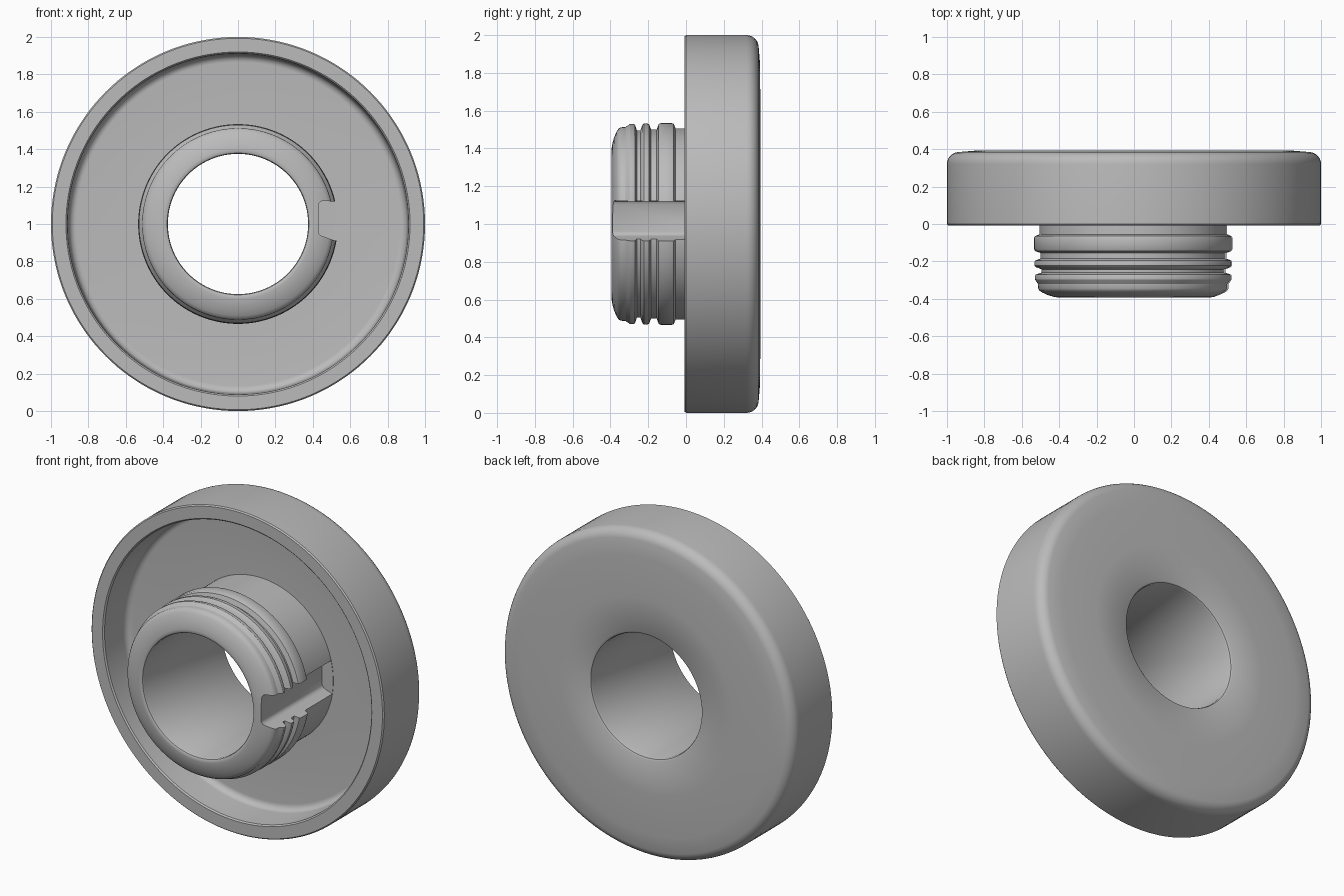
import bpy, bmesh, math

cube = bpy.data.objects.get("Cube")
if cube:
    bpy.data.objects.remove(cube, do_unlink=True)

SEGMENTS = 144
AXIS_Z = 1.0
FLOOR_Y = 0.21

grey = bpy.data.materials.new("plain_grey")
grey.use_nodes = True
colour = (0.5, 0.5, 0.5, 1)
grey.diffuse_color = colour
grey.node_tree.nodes["Principled BSDF"].inputs["Base Color"].default_value = colour


def add_object(name, bm):
    bmesh.ops.recalc_face_normals(bm, faces=bm.faces)
    mesh = bpy.data.meshes.new(name)
    bm.to_mesh(mesh)
    bm.free()
    mesh.materials.append(grey)
    obj = bpy.data.objects.new(name, mesh)
    bpy.context.collection.objects.link(obj)
    return obj


def lathe(name, profile):
    """Turn a closed (radius, y) profile around the y axis."""
    bm = bmesh.new()
    rings = []
    for i in range(SEGMENTS):
        a = math.tau * i / SEGMENTS
        rings.append([bm.verts.new((r * math.cos(a), y, AXIS_Z + r * math.sin(a)))
                      for r, y in profile])
    n = len(profile)
    for i, ring in enumerate(rings):
        after = rings[(i + 1) % SEGMENTS]
        for j in range(n):
            k = (j + 1) % n
            bm.faces.new((ring[j], ring[k], after[k], after[j]))
    return add_object(name, bm)


def arc(r, y, radius, start, end, steps=6):
    """Rounded corner of a profile, angles in degrees."""
    angles = [math.radians(start + (end - start) * i / steps) for i in range(steps + 1)]
    return [(r + radius * math.cos(a), y + radius * math.sin(a)) for a in angles]


# Disc: rounded back, plain rim, recessed front
back = [(0.375, 0.375), (0.38, 0.387), (0.39, 0.393), (0.6, 0.394), (0.85, 0.392)]
outer = arc(0.935, 0.32, 0.065, 80, 0)
rim = [(1.0, 0.0), (0.993, -0.008), (0.92, -0.008), (0.912, 0.0)]
recess = [(0.905, 0.17)] + arc(0.865, 0.17, 0.04, 10, 90)

# Hub: threaded collar with a rounded nose
thread = [(0.505, FLOOR_Y), (0.505, -0.055), (0.53, -0.065), (0.534, -0.075),
          (0.534, -0.135), (0.528, -0.145), (0.5, -0.155), (0.5, -0.185),
          (0.528, -0.195), (0.532, -0.205), (0.532, -0.222), (0.526, -0.23),
          (0.495, -0.242), (0.495, -0.26), (0.526, -0.27), (0.53, -0.28),
          (0.53, -0.296), (0.522, -0.308), (0.513, -0.32), (0.512, -0.345)]
nose = [(0.505, -0.357), (0.49, -0.367), (0.46, -0.38), (0.43, -0.389),
        (0.4, -0.394), (0.387, -0.394), (0.379, -0.39), (0.375, -0.382)]

body = lathe("disc_with_threaded_hub", back + outer + rim + recess + thread + nose)

# Keyway cut along the hub
section = [(0.43, 0.955), (0.438, 0.942), (0.45, 0.936), (0.515, 0.912), (0.6, 0.9),
           (0.6, 1.12), (0.515, 1.12), (0.45, 1.124), (0.438, 1.118), (0.43, 1.103)]
bm = bmesh.new()
base = bm.faces.new([bm.verts.new((x, -0.6, z)) for x, z in section])
made = bmesh.ops.extrude_face_region(bm, geom=[base])["geom"]
bmesh.ops.translate(bm, vec=(0, 0.6 + FLOOR_Y - 0.002, 0),
                    verts=[v for v in made if isinstance(v, bmesh.types.BMVert)])
cutter = add_object("keyway_cutter", bm)
cutter.hide_render = True

cut = body.modifiers.new("keyway", 'BOOLEAN')
cut.operation = 'DIFFERENCE'
cut.solver = 'EXACT'
cut.object = cutter

bpy.ops.object.select_all(action='DESELECT')
body.select_set(True)
bpy.context.view_layer.objects.active = body
bpy.ops.object.modifier_apply(modifier=cut.name)
bpy.data.objects.remove(cutter, do_unlink=True)
bpy.ops.object.shade_smooth_by_angle(angle=math.radians(32))
